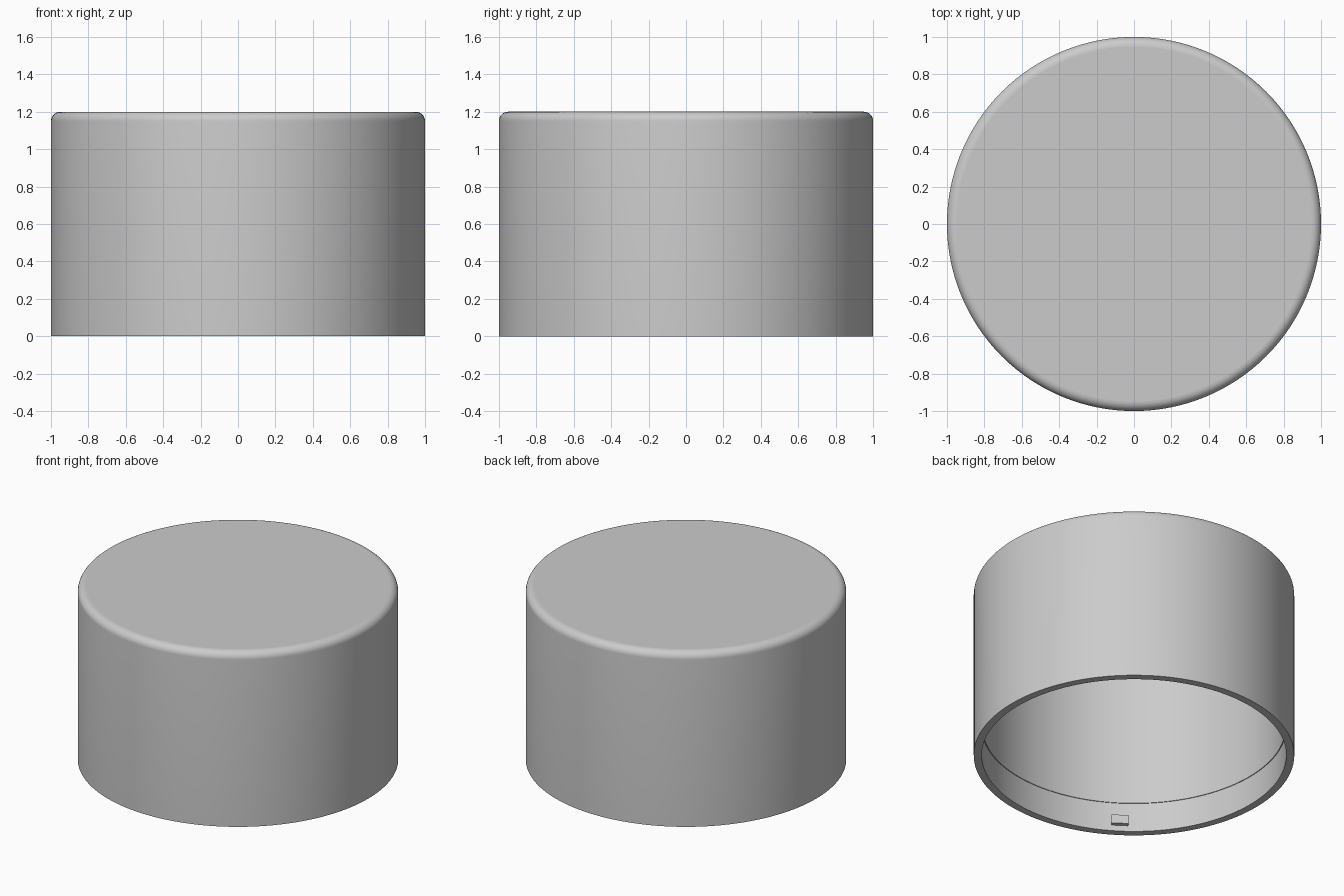
import bpy, bmesh, math
from mathutils import Matrix, Vector

cube = bpy.data.objects.get("Cube")
if cube:
    bpy.data.objects.remove(cube, do_unlink=True)

SEGMENTS = 128
HEIGHT, RADIUS, ROUND = 1.2, 1.0, 0.05
RIM_RADIUS, BORE_RADIUS = 0.95, 0.945
STEP_Z, ROOF_Z = 0.2, 1.1

grey = bpy.data.materials.new("plain grey")
grey.use_nodes = True
colour = (0.6, 0.6, 0.6, 1)
grey.diffuse_color = colour
grey.node_tree.nodes["Principled BSDF"].inputs["Base Color"].default_value = colour


def make_object(name, bm):
    bmesh.ops.recalc_face_normals(bm, faces=bm.faces)
    mesh = bpy.data.meshes.new(name)
    bm.to_mesh(mesh)
    bm.free()
    mesh.materials.append(grey)
    obj = bpy.data.objects.new(name, mesh)
    bpy.context.collection.objects.link(obj)
    return obj


# Hollow cap: profile from the inner roof, down the bore, up the outside
profile = [(BORE_RADIUS, ROOF_Z), (BORE_RADIUS, STEP_Z), (RIM_RADIUS, STEP_Z),
           (RIM_RADIUS, 0), (RADIUS, 0)]
for i in range(9):
    a = math.pi / 2 * i / 8
    profile.append((RADIUS - ROUND + ROUND * math.cos(a),
                    HEIGHT - ROUND + ROUND * math.sin(a)))

bm = bmesh.new()
rings = []
for r, z in profile:
    angles = [math.tau * k / SEGMENTS for k in range(SEGMENTS)]
    rings.append([bm.verts.new((r * math.cos(a), r * math.sin(a), z)) for a in angles])
for low, high in zip(rings, rings[1:]):
    for k in range(SEGMENTS):
        n = (k + 1) % SEGMENTS
        bm.faces.new((low[k], low[n], high[n], high[k]))
bm.faces.new(rings[0])
bm.faces.new(rings[-1])
cap = make_object("cap_shell", bm)

bpy.ops.object.select_all(action='DESELECT')
cap.select_set(True)
bpy.context.view_layer.objects.active = cap
bpy.ops.object.shade_smooth_by_angle(angle=math.radians(30))
# Keep the flat top and inner roof evenly shaded
for face in cap.data.polygons:
    if len(face.vertices) > 4:
        face.use_smooth = False

# Small locking lugs on the inside of the rim
for i in range(2):
    angle = math.radians(235.4) + math.pi * i
    bm = bmesh.new()
    place = (Matrix.Rotation(angle, 4, 'Z')
             @ Matrix.Translation(Vector((0.94, 0, 0.07)))
             @ Matrix.Diagonal(Vector((0.04, 0.105, 0.06, 1))))
    bmesh.ops.create_cube(bm, size=1, matrix=place)
    make_object(f"locking_lug_{i + 1}", bm)
